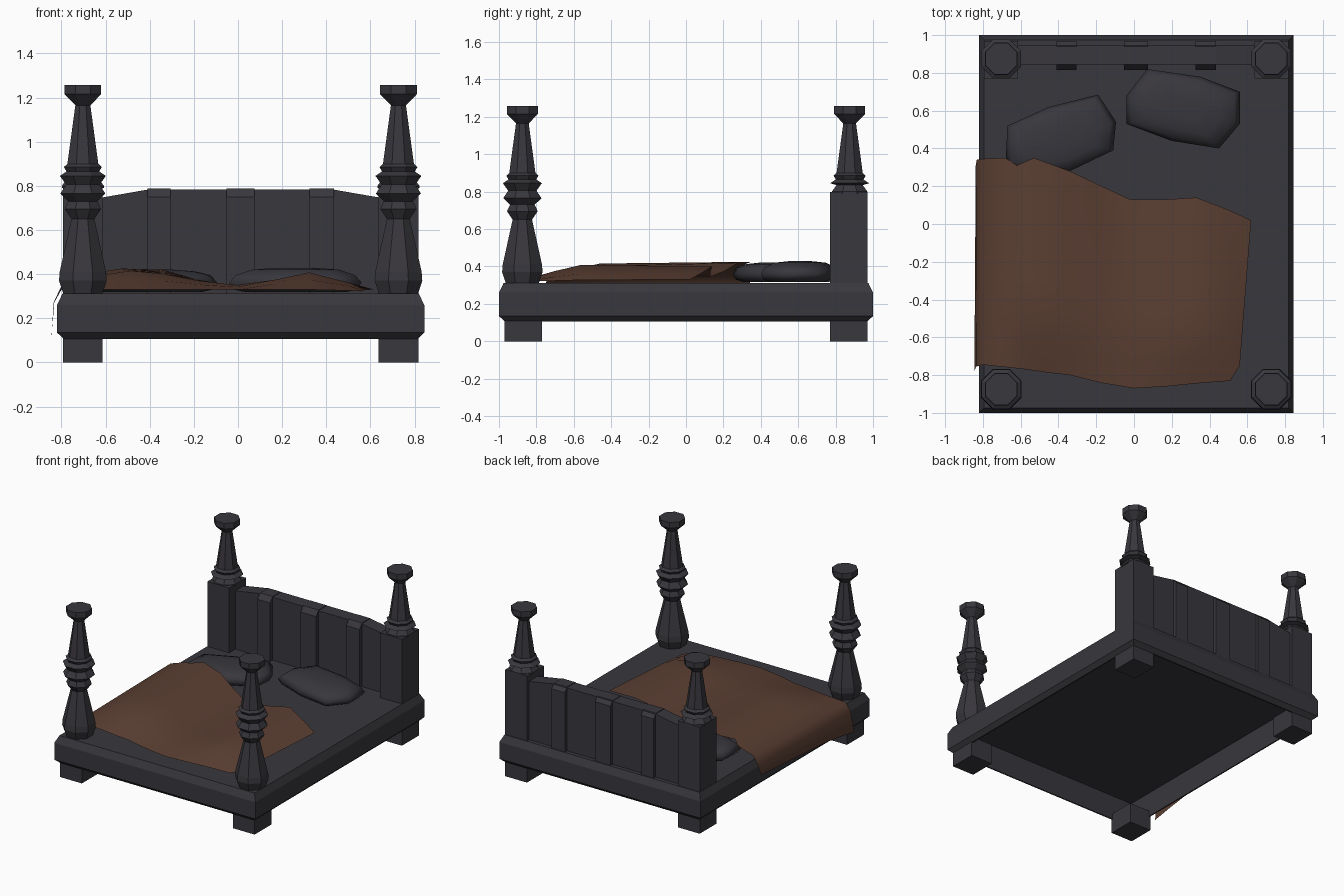
import bpy, math
from mathutils import Vector

if "Cube" in bpy.data.objects:
    bpy.data.objects.remove(bpy.data.objects["Cube"])


def material(name, rgb):
    m = bpy.data.materials.new(name)
    m.diffuse_color = (*rgb, 1)
    m.use_nodes = True
    m.node_tree.nodes["Principled BSDF"].inputs["Base Color"].default_value = m.diffuse_color
    return m


DARK = material("charcoal wood", (0.040, 0.038, 0.046))
BROWN = material("brown cloth", (0.105, 0.050, 0.033))
CX = 0.012  # the bed frame sits slightly right of centre


def add(name, verts, faces, mat, smooth=False):
    me = bpy.data.meshes.new(name)
    me.from_pydata(verts, [], faces)
    me.materials.append(mat)
    ob = bpy.data.objects.new(name, me)
    bpy.context.collection.objects.link(ob)
    for p in me.polygons:
        p.use_smooth = smooth
    return ob


def loft(name, rings, mat, smooth=False):
    """Closed solid through rings of equal point count (first = start cap)."""
    n = len(rings[0])
    verts = [v for r in rings for v in r]
    faces = [tuple(reversed(range(n)))]
    for k in range(len(rings) - 1):
        for i in range(n):
            j = (i + 1) % n
            faces.append((k*n + i, k*n + j, k*n + n + j, k*n + n + i))
    faces.append(tuple(range(len(verts) - n, len(verts))))
    return add(name, verts, faces, mat, smooth)


def rect(x0, x1, y0, y1, z):
    return [(x0, y0, z), (x1, y0, z), (x1, y1, z), (x0, y1, z)]


def box(name, x0, x1, y0, y1, z0, z1):
    return loft(name, [rect(x0, x1, y0, y1, z0), rect(x0, x1, y0, y1, z1)], DARK)


# Chamfered bed frame, hollow from below
def frame_ring(inset, z):
    return rect(CX - 0.832 + inset, CX + 0.832 - inset, -1 + inset, 1 - inset, z)


loft("bed_frame", [frame_ring(0.04, 0.29), frame_ring(0.04, 0.106),
                   frame_ring(0.03, 0.106), frame_ring(0, 0.135),
                   frame_ring(0, 0.26), frame_ring(0.025, 0.312)], DARK)

# Turned eight-sided posts: (radius, height)
FRONT = [(0.088, 0.31), (0.108, 0.37), (0.105, 0.41), (0.052, 0.65),
         (0.082, 0.695), (0.066, 0.73), (0.102, 0.765), (0.076, 0.805)]
UPPER = [(0.104, 0.845), (0.074, 0.865), (0.086, 0.885), (0.070, 0.90),
         (0.034, 1.165), (0.083, 1.215), (0.083, 1.257)]
BACK = [(0.095, 0.79), (0.095, 0.80), (0.070, 0.835)]


def post(name, x, y, profile):
    k = 1 / math.cos(math.pi / 8)
    angles = [math.pi / 8 + i * math.pi / 4 for i in range(8)]
    loft(name, [[(x + r*k*math.cos(a), y + r*k*math.sin(a), z) for a in angles]
                for r, z in profile], DARK)


for s, side in ((-1, "left"), (1, "right")):
    x = CX + s * 0.715
    post("front_post_" + side, x, -0.875, FRONT + UPPER)
    post("back_post_" + side, x, 0.875, BACK + UPPER)
    box("front_leg_" + side, x - 0.09, x + 0.09, -0.97, -0.77, 0, 0.15)
    box("back_leg_" + side, x - 0.09, x + 0.09, 0.77, 0.97, 0, 0.15)
    box("headboard_pillar_" + side, x - 0.09, x + 0.09, 0.77, 0.97, 0.30, 0.797)

# Headboard panel with sloping shoulders
outline = [(-0.64, 0.30), (0.64, 0.30), (0.64, 0.745), (0.42, 0.783),
           (-0.42, 0.783), (-0.64, 0.745)]
loft("headboard_panel", [[(CX + x, y, z) for x, z in outline]
                         for y in (0.945, 0.843)], DARK)

# Raised battens with a bevelled front top
for i, (x0, x1) in enumerate(((-0.41, -0.305), (-0.052, 0.075), (0.325, 0.435))):
    side_profile = [(0.815, 0.30), (0.968, 0.30), (0.968, 0.755),
                    (0.94, 0.787), (0.845, 0.787), (0.815, 0.75)]
    loft("headboard_batten_%d" % (i + 1),
         [[(x, y, z) for y, z in side_profile] for x in (x0, x1)], DARK)


# Pillows: soft lofts of a top outline
def pillow(name, pts, top):
    c = sum((Vector(p) for p in pts), Vector((0, 0))) / len(pts)
    levels = [(0.75, 0.318), (0.93, 0.33), (1, 0.362), (0.90, 0.395),
              (0.66, top - 0.008), (0.3, top)]
    loft(name, [[(*(c + (Vector(p) - c) * s), z) for p in pts]
                for s, z in levels], DARK, True)


pillow("pillow_left", [(-0.68, 0.32), (-0.52, 0.25), (-0.34, 0.28), (-0.11, 0.39),
                       (-0.095, 0.54), (-0.19, 0.685), (-0.45, 0.62), (-0.67, 0.52)], 0.42)
pillow("pillow_right", [(-0.04, 0.53), (0.20, 0.44), (0.45, 0.40), (0.56, 0.53),
                        (0.56, 0.70), (0.35, 0.78), (0.07, 0.82), (-0.04, 0.68)], 0.428)

# Blanket columns: front x, back x, front y, back y, front z, ridge z, back z
cols = [(-0.845, -0.838, -0.78, 0.31, 0.105, 0.15, 0.20),
        (-0.836, -0.832, -0.755, 0.34, 0.265, 0.27, 0.28),
        (-0.80, -0.80, -0.745, 0.345, 0.33, 0.335, 0.345),
        (-0.66, -0.68, -0.76, 0.35, 0.33, 0.375, 0.385),
        (-0.57, -0.62, -0.77, 0.31, 0.33, 0.40, 0.41),
        (-0.47, -0.53, -0.785, 0.35, 0.33, 0.415, 0.425),
        (-0.34, -0.34, -0.80, 0.28, 0.33, 0.40, 0.42),
        (-0.18, -0.18, -0.84, 0.205, 0.33, 0.37, 0.375),
        (0.0, -0.02, -0.87, 0.13, 0.33, 0.35, 0.345),
        (0.17, 0.17, -0.86, 0.13, 0.33, 0.375, 0.37),
        (0.32, 0.33, -0.845, 0.14, 0.33, 0.408, 0.40),
        (0.51, 0.50, -0.83, 0.075, 0.325, 0.36, 0.36),
        (0.56, 0.62, -0.75, 0.02, 0.322, 0.328, 0.33)]
ROWS = 8
verts, faces = [], []
for xf, xb, yf, yb, zf, zm, zb in cols:
    for r in range(ROWS):
        t = r / (ROWS - 1)
        z = zf + (zm - zf) * min(1, t / 0.25) + (zb - zm) * max(0, (t - 0.25) / 0.75)
        x = xf + (xb - xf) * t
        verts.append((x, yf + (yb - yf) * t, z))
for c in range(len(cols) - 1):
    for r in range(ROWS - 1):
        a = c * ROWS + r
        faces.append((a, a + ROWS, a + ROWS + 1, a + 1))
add("blanket", verts, faces, BROWN, True)
